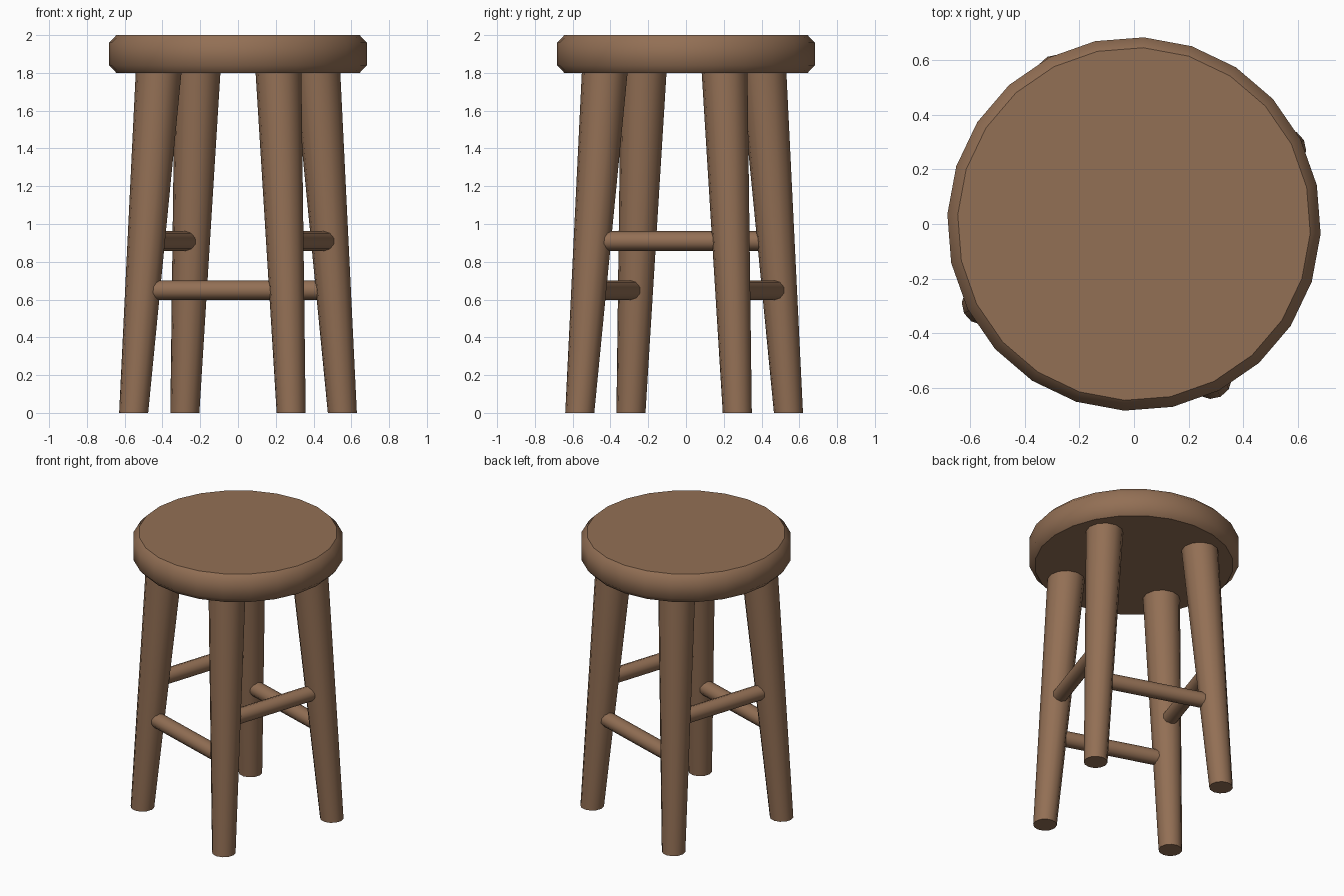
import bpy, bmesh, math
from mathutils import Vector

if "Cube" in bpy.data.objects:
    bpy.data.objects.remove(bpy.data.objects["Cube"])

wood = bpy.data.materials.new("brown wood")
wood.diffuse_color = (0.29, 0.16, 0.09, 1)
wood.use_nodes = True
wood.node_tree.nodes["Principled BSDF"].inputs["Base Color"].default_value = wood.diffuse_color


def loft(name, rings, sides, phase=0.0, axis=Vector((0, 0, 1))):
    """Skin circles given as (centre, radius, ring normal = axis); flat caps, smooth sides."""
    u = Vector((1, 0, 0)) if abs(axis.z) > 0.9 else axis.cross(Vector((0, 0, 1))).normalized()
    v = axis.cross(u).normalized()
    bm = bmesh.new()
    loops = []
    for centre, r in rings:
        loops.append([bm.verts.new(Vector(centre)
                      + u * r * math.cos(phase + math.tau * i / sides)
                      + v * r * math.sin(phase + math.tau * i / sides))
                      for i in range(sides)])
    for a, b in zip(loops, loops[1:]):
        for i in range(sides):
            j = (i + 1) % sides
            bm.faces.new((a[i], a[j], b[j], b[i])).smooth = True
    for cap in (bm.faces.new(loops[0][::-1]), bm.faces.new(loops[-1])):
        for e in cap.edges:
            e.smooth = False
    bmesh.ops.recalc_face_normals(bm, faces=bm.faces[:])
    mesh = bpy.data.meshes.new(name)
    bm.to_mesh(mesh)
    bm.free()
    mesh.materials.append(wood)
    obj = bpy.data.objects.new(name, mesh)
    bpy.context.collection.objects.link(obj)
    return obj


# Round seat with chamfered rims, the whole stool being turned by 27 degrees
TURN = math.radians(27)
loft("seat", [((0, 0, 1.80), 0.645), ((0, 0, 1.84), 0.683),
              ((0, 0, 1.96), 0.683), ((0, 0, 2.00), 0.645)], 24, TURN)


def leg_centre(k, z):
    """Centre line of splayed leg k at height z."""
    r = 0.62 + (0.472 - 0.62) * z / 1.8
    a = TURN + k * math.pi / 2
    return Vector((r * math.cos(a), r * math.sin(a) - 0.01, z))


# Four tapered, splayed legs
names = ["right_leg", "back_leg", "left_leg", "front_leg"]
for k, name in enumerate(names):
    loft(name, [(leg_centre(k, 0), 0.077), (leg_centre(k, 1.83), 0.122)], 12, TURN)

# Four rungs from leg to leg, in two heights
rungs = [("back_rung", 0, 0.65), ("left_rung", 1, 0.91),
         ("front_rung", 2, 0.65), ("right_rung", 3, 0.91)]
for name, k, z in rungs:
    a, b = leg_centre(k, z), leg_centre(k + 1, z)
    loft(name, [(a, 0.052), (b, 0.052)], 10, math.pi / 2, (b - a).normalized())
